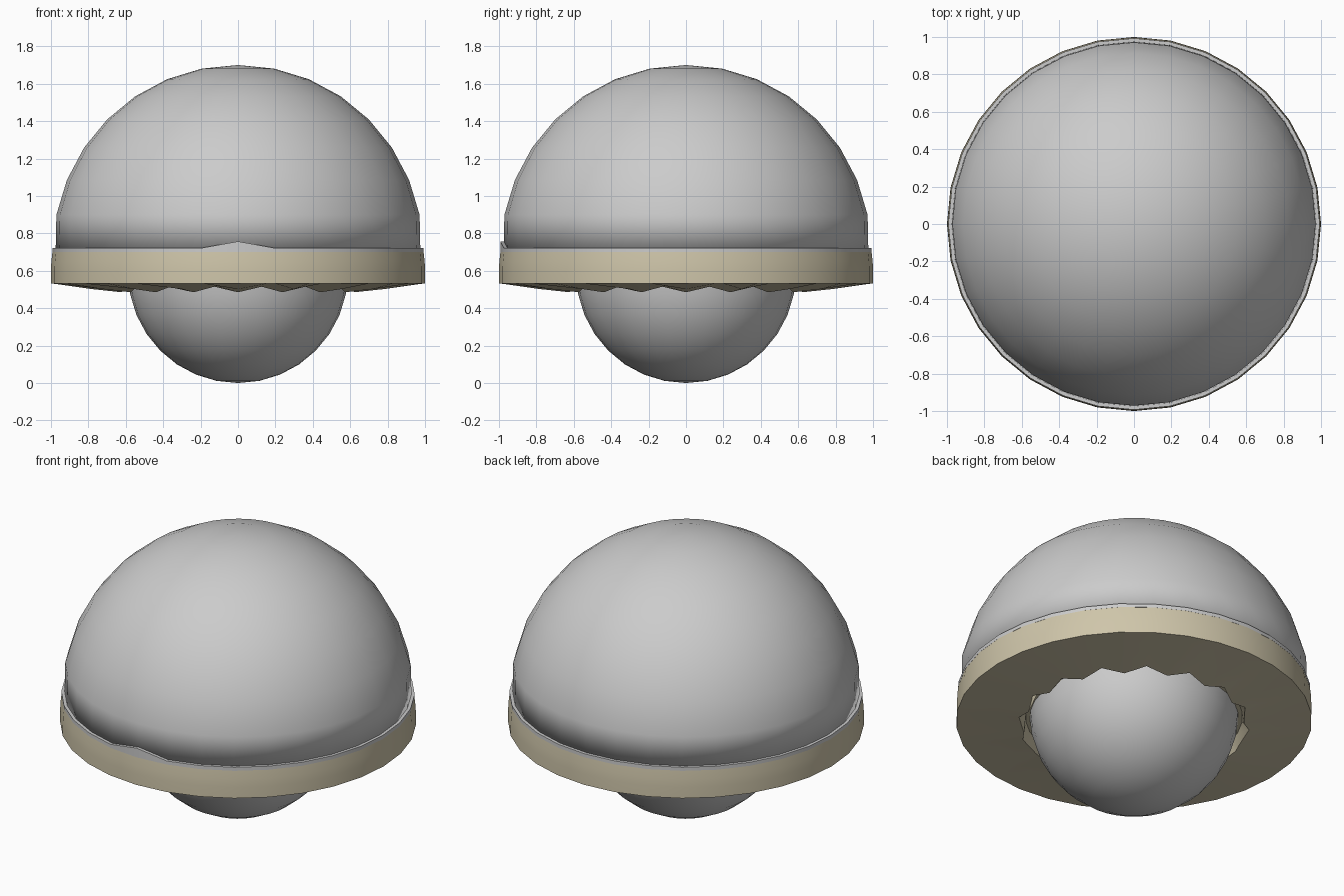
import bpy, bmesh
from math import sin, cos, pi, radians

if "Cube" in bpy.data.objects:
    bpy.data.objects.remove(bpy.data.objects["Cube"])

SEG = 32


def lathe(name, profile, smooth_angle=None, material=None, tweak=None):
    """Revolve (radius, z) points around z; tweak(ring, segment, r, z) may shift points."""
    bm = bmesh.new()
    rings = []
    for i, (r, z) in enumerate(profile):
        if r < 1e-6:
            rings.append([bm.verts.new((0, 0, z))])
            continue
        ring = []
        for s in range(SEG):
            a = 2 * pi * s / SEG
            rr, zz = tweak(i, s, r, z) if tweak else (r, z)
            ring.append(bm.verts.new((rr * cos(a), rr * sin(a), zz)))
        rings.append(ring)
    for a, b in zip(rings, rings[1:]):
        for s in range(SEG):
            t = (s + 1) % SEG
            if len(a) == 1:
                bm.faces.new((a[0], b[s], b[t]))
            elif len(b) == 1:
                bm.faces.new((a[s], b[0], a[t]))
            else:
                bm.faces.new((a[s], b[s], b[t], a[t]))
    bmesh.ops.recalc_face_normals(bm, faces=bm.faces)
    mesh = bpy.data.meshes.new(name)
    bm.to_mesh(mesh)
    bm.free()
    obj = bpy.data.objects.new(name, mesh)
    bpy.context.collection.objects.link(obj)
    if material:
        mesh.materials.append(material)
    bpy.ops.object.select_all(action='DESELECT')
    obj.select_set(True)
    bpy.context.view_layer.objects.active = obj
    if smooth_angle is None:
        bpy.ops.object.shade_smooth()
    else:
        bpy.ops.object.shade_smooth_by_angle(angle=radians(smooth_angle))
    return obj


cream = bpy.data.materials.new("cream")
cream.diffuse_color = (0.62, 0.56, 0.40, 1)
cream.use_nodes = True
cream.node_tree.nodes["Principled BSDF"].inputs["Base Color"].default_value = cream.diffuse_color

# Upper dome, turning inward at its base so the shading darkens there
step = pi / 16
dome = [(0, 1.70)]
dome += [(0.99 * sin(i * step), 0.705 + 0.995 * cos(i * step)) for i in range(1, 8)]
dome += [(0.975, 0.71), (0.70, 0.71), (0, 0.71)]
lathe("dome", dome)


# Narrow grey lip around the dome, with a small rise at the front
def front_rise(i, s, r, z):
    return (r, z + 0.035) if s == 24 and i in (1, 2) else (r, z)


lathe("lip", [(0.95, 0.70), (0.96, 0.722), (0.993, 0.722), (0.993, 0.70), (0.95, 0.70)],
      30, tweak=front_rise)


# Cream band with a pleated underside
def pleats(i, s, r, z):
    if i in (5, 6) and s % 2:
        return r + 0.03, z + 0.03
    return r, z


lathe("band", [(0.95, 0.715), (0.99, 0.72), (0.998, 0.65), (1.0, 0.60), (1.0, 0.533),
               (0.78, 0.502), (0.62, 0.485), (0.61, 0.56), (0.40, 0.56)],
      50, cream, pleats)

# Lower bowl hanging from the band
bowl = [(0, 0.0)]
bowl += [(0.588 * sin(i * step), 0.59 - 0.59 * cos(i * step)) for i in range(1, 8)]
bowl += [(0.588, 0.58)]
lathe("bowl", bowl)
